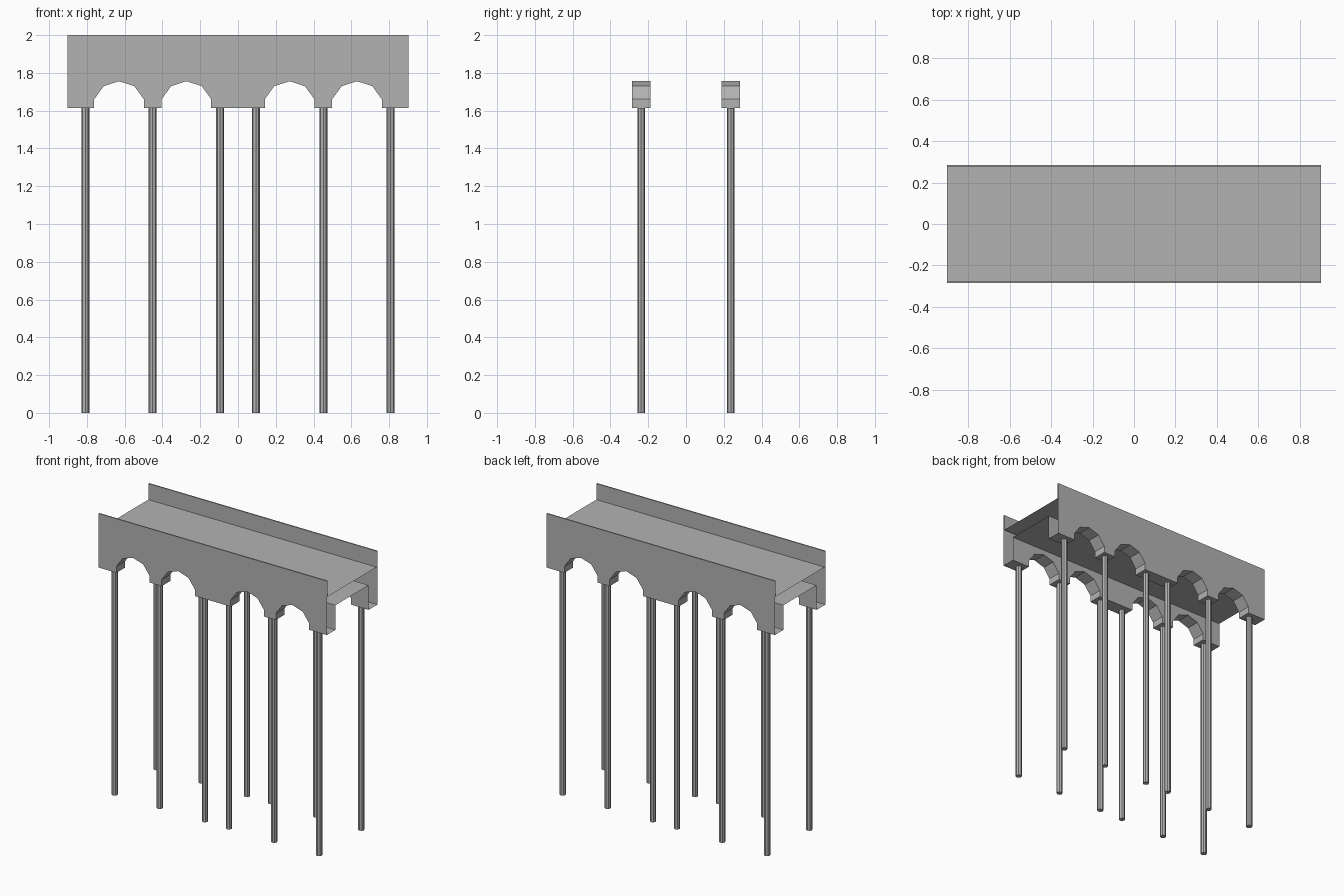
import bpy, bmesh, math

cube = bpy.data.objects.get("Cube")
if cube:
    bpy.data.objects.remove(cube, do_unlink=True)

mat = bpy.data.materials.new("concrete grey")
mat.use_nodes = True
GREY = (0.45, 0.45, 0.45, 1)
mat.diffuse_color = GREY
mat.node_tree.nodes["Principled BSDF"].inputs["Base Color"].default_value = GREY

HALF_LEN, OUTER, RAIL, INNER = 0.902, 0.285, 0.276, 0.187
BASE, CEILING, DECK, TOP = 1.614, 1.79, 1.885, 2.0
ARCH_X, ARCH_R, ARCH_TOP = (-0.63, -0.273, 0.273, 0.63), 0.138, 1.756
PILLAR_X, PILLAR_Y, PILLAR_R = (0.095, 0.452, 0.808), 0.237, 0.021


def add_object(name, bm):
    bmesh.ops.remove_doubles(bm, verts=bm.verts, dist=0.0001)
    bmesh.ops.recalc_face_normals(bm, faces=bm.faces)
    mesh = bpy.data.meshes.new(name)
    bm.to_mesh(mesh)
    bm.free()
    mesh.materials.append(mat)
    obj = bpy.data.objects.new(name, mesh)
    bpy.context.collection.objects.link(obj)
    return obj


def arch_outline():
    """Lower edge of the beam: flat feet between faceted arches."""
    pts = [(-HALF_LEN, BASE)]
    for cx in ARCH_X:
        half = ARCH_R * math.sin(math.radians(72))
        pts.append((cx - half, BASE))
        for deg in range(-72, 73, 36):
            a = math.radians(deg)
            pts.append((cx + ARCH_R * math.sin(a),
                        ARCH_TOP - ARCH_R * (1 - math.cos(a))))
        pts.append((cx + half, BASE))
    return pts + [(HALF_LEN, BASE)]


def face(bm, coords):
    bm.faces.new([bm.verts.new(c) for c in coords])


def strip(bm, a, b):
    """Lengthwise panel between two (y, z) points of the cross-section."""
    face(bm, [(-HALF_LEN, *a), (HALF_LEN, *a), (HALF_LEN, *b), (-HALF_LEN, *b)])


# Open-ended bridge shell: arched walls, soffits, parapets, ceiling and deck
bm = bmesh.new()
outline = arch_outline()
for s in (-1, 1):
    for y, top in ((OUTER, TOP), (INNER, CEILING)):
        face(bm, [(x, s * y, z) for x, z in outline]
             + [(HALF_LEN, s * y, top), (-HALF_LEN, s * y, top)])
    for (x0, z0), (x1, z1) in zip(outline, outline[1:]):
        face(bm, [(x0, s * OUTER, z0), (x1, s * OUTER, z1),
                  (x1, s * INNER, z1), (x0, s * INNER, z0)])
    strip(bm, (s * OUTER, TOP), (s * RAIL, TOP))
    strip(bm, (s * RAIL, TOP), (s * RAIL, DECK))
strip(bm, (-RAIL, DECK), (RAIL, DECK))
strip(bm, (-INNER, CEILING), (INNER, CEILING))
add_object("bridge_shell", bm)

# Slim eight-sided pillars under every foot
for side, sx in (("right", -1), ("left", 1)):
    for row, sy in (("front", -1), ("back", 1)):
        for i, x in enumerate(PILLAR_X, 1):
            bm = bmesh.new()
            bmesh.ops.create_cone(bm, cap_ends=True, segments=8, depth=BASE,
                                  radius1=PILLAR_R, radius2=PILLAR_R)
            pillar = add_object(f"pillar_{row}_{side}_{i}", bm)
            pillar.location = (sx * x, sy * PILLAR_Y, BASE / 2)
